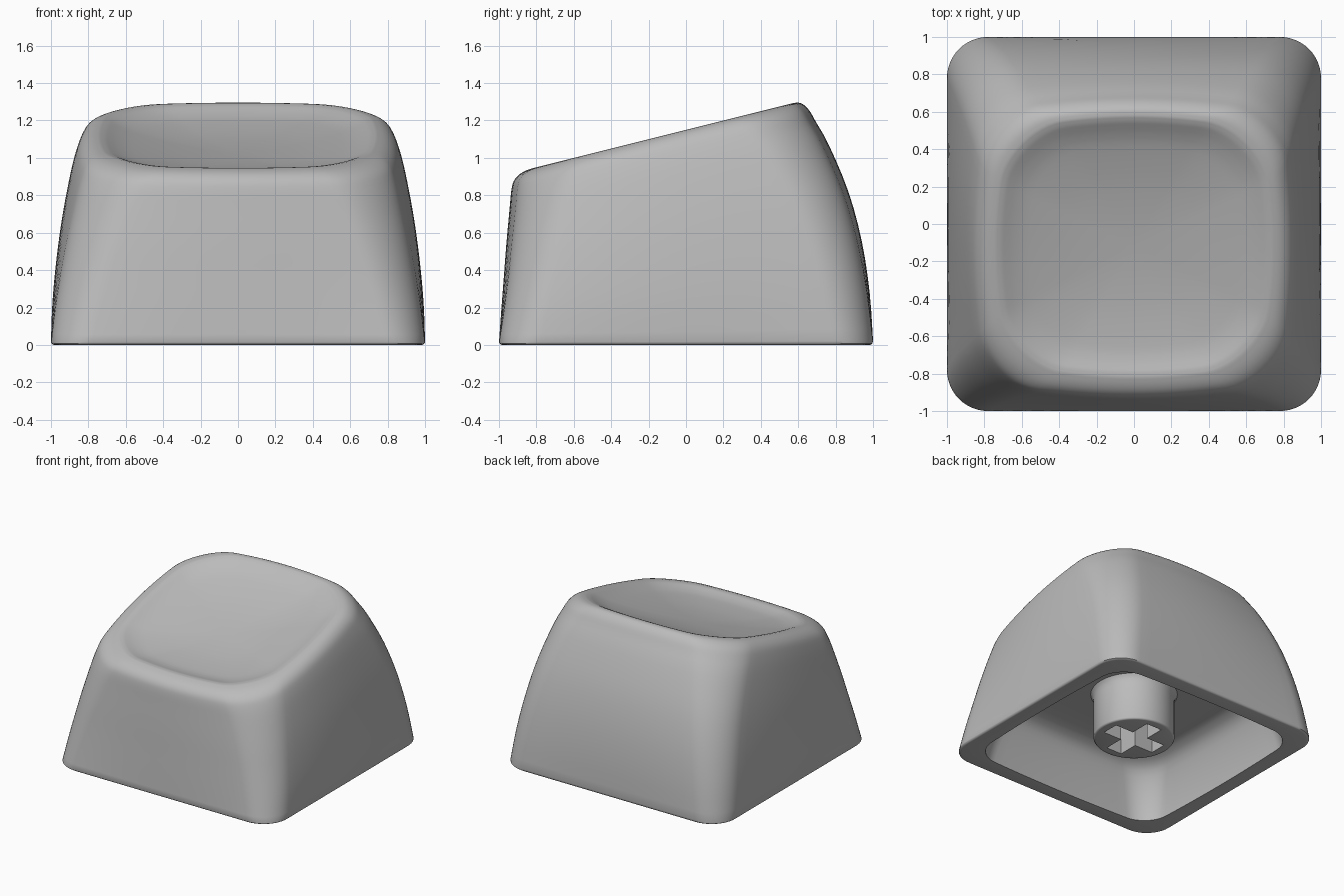
import bpy, bmesh, math
from mathutils import Vector

cube = bpy.data.objects.get("Cube")
if cube:
    bpy.data.objects.remove(cube)

grey = bpy.data.materials.new("plain_grey")
grey.use_nodes = True
grey.diffuse_color = (0.5, 0.5, 0.5, 1)
grey.node_tree.nodes["Principled BSDF"].inputs["Base Color"].default_value = (0.5, 0.5, 0.5, 1)

ARC, SIDE = 12, 16  # steps per corner and per side


def top_plane(y):
    return 1.15 + 0.25 * y


def outline(hx, front, back, r, bow):
    """Rounded rectangle whose sides can bow outward at the middle."""
    hy, cy = (back - front) / 2, (back + front) / 2
    corners = []
    for q, (sx, sy) in enumerate([(1, 1), (-1, 1), (-1, -1), (1, -1)]):
        c = Vector((sx * (hx - r), sy * (hy - r)))
        corners.append([c + r * Vector((math.cos(a), math.sin(a)))
                        for a in [(q + i / ARC) * math.pi / 2 for i in range(ARC + 1)]])
    pts = []
    for q in range(4):
        pts += corners[q]
        a, b = corners[q][-1], corners[(q + 1) % 4][0]
        pts += [a.lerp(b, i / SIDE) for i in range(1, SIDE)]
    return [(p.x * (1 - bow * (p.y / hy) ** 2),
             cy + p.y * (1 - bow * (p.x / hx) ** 2)) for p in pts]


def smooth_rows(rows, steps):
    """Catmull-Rom interpolation between profile rows."""
    out = []
    for i in range(len(rows) - 1):
        quad = [rows[max(0, min(len(rows) - 1, i + k))] for k in (-1, 0, 1, 2)]
        for s in range(steps):
            t = s / steps
            out.append([b + 0.5 * t * (c - a + t * (2 * a - 5 * b + 4 * c - d + t * (3 * (b - c) + d - a)))
                        for a, b, c, d in zip(*quad)])
    return out + [rows[-1]]


def loft(bm, rings, start_tip, end_tip):
    loops = [[bm.verts.new(p) for p in ring] for ring in rings]
    n = len(loops[0])
    for lo, hi in zip(loops, loops[1:]):
        for i in range(n):
            bm.faces.new((lo[i], lo[(i + 1) % n], hi[(i + 1) % n], hi[i]))
    for loop, tip in ((loops[0], start_tip), (loops[-1], end_tip)):
        v = bm.verts.new(tip)
        for i in range(n):
            bm.faces.new((loop[i], loop[(i + 1) % n], v))


def finish(bm, name):
    bmesh.ops.recalc_face_normals(bm, faces=bm.faces)
    mesh = bpy.data.meshes.new(name)
    bm.to_mesh(mesh)
    bm.free()
    mesh.materials.append(grey)
    obj = bpy.data.objects.new(name, mesh)
    bpy.context.collection.objects.link(obj)
    return obj


def select_only(obj):
    bpy.ops.object.select_all(action='DESELECT')
    obj.select_set(True)
    bpy.context.view_layer.objects.active = obj


def shade(obj):
    select_only(obj)
    bpy.ops.object.shade_smooth_by_angle(angle=math.radians(40))


# Hollow underside: half width, corner radius, height (ceiling to rim)
cavity = [(0.35, 0.12, 0.45), (0.62, 0.22, 0.447), (0.7, 0.24, 0.43), (0.765, 0.24, 0.39),
          (0.805, 0.23, 0.32), (0.842, 0.22, 0.2), (0.865, 0.21, 0.08), (0.873, 0.2, 0)]
rings = []
for h, r, z in smooth_rows(cavity, 2):
    rings.append([(x, y, z) for x, y in outline(h, -h, h, r, 0.03)])
# Rounded bottom edge
for h, z in [(0.982, 0), (0.99, 0.002), (0.997, 0.008)]:
    rings.append([(x, y, z) for x, y in outline(h, -h, h, 0.21, 0)])

# Outer walls: height fraction, half width, front, back, corner radius, bow
walls = [(0.015, 1.0, -1.0, 1.0, 0.22, 0),
         (0.2, 0.992, -0.988, 0.982, 0.235, 0.022),
         (0.4, 0.97, -0.974, 0.94, 0.25, 0.043),
         (0.6, 0.938, -0.96, 0.868, 0.265, 0.062),
         (0.8, 0.895, -0.943, 0.762, 0.285, 0.081),
         (0.9, 0.866, -0.934, 0.695, 0.3, 0.092),
         (0.95, 0.843, -0.922, 0.662, 0.305, 0.099),
         (0.98, 0.812, -0.896, 0.632, 0.31, 0.104),
         (0.995, 0.778, -0.86, 0.605, 0.31, 0.108),
         (1.0, 0.74, -0.82, 0.575, 0.31, 0.11)]
for t, hx, front, back, r, bow in smooth_rows(walls, 3):
    rings.append([(x, y, t * top_plane(y)) for x, y in outline(hx, front, back, r, bow)])

# Scooped top: scale toward the middle and depth below the rim
MID, DEPTH = -0.12, 0.1
rim = outline(0.74, -0.82, 0.575, 0.31, 0.11)
scoop = [(1, 0), (0.96, 0.006), (0.92, 0.018), (0.86, 0.035), (0.76, 0.054),
         (0.5, 0.082), (0.25, 0.096), (0.06, DEPTH)]
for s, depth in smooth_rows(scoop, 3)[1:]:
    ring = [(x * s, MID + (y - MID) * s) for x, y in rim]
    rings.append([(x, y, top_plane(y) - depth) for x, y in ring])

bm = bmesh.new()
loft(bm, rings, (0, 0, 0.45), (0, MID, top_plane(MID) - DEPTH))
shade(finish(bm, "cap_shell"))

# Round stem with a small flare where it meets the ceiling
bm = bmesh.new()
N = 64
stem_profile = [(0.29, 0.065), (0.299, 0.068), (0.305, 0.077), (0.305, 0.38),
                (0.308, 0.41), (0.316, 0.435), (0.33, 0.455)]
stem_rings = [[(r * math.cos(a), r * math.sin(a), z) for a in [2 * math.pi * i / N for i in range(N)]]
              for r, z in stem_profile]
loft(bm, stem_rings, (0, 0, 0.065), (0, 0, 0.455))
stem = finish(bm, "stem")

# Cross-shaped socket cut into the stem
L, W = 0.235, 0.07
quarter = [(L, -W), (L, W), (W, W)]
cross = []
for q in range(4):
    c, s = round(math.cos(q * math.pi / 2)), round(math.sin(q * math.pi / 2))
    cross += [(x * c - y * s, x * s + y * c) for x, y in quarter]
bm = bmesh.new()
face = bm.faces.new([bm.verts.new((x, y, 0)) for x, y in cross])
ext = bmesh.ops.extrude_face_region(bm, geom=[face])
bmesh.ops.translate(bm, vec=(0, 0, 0.42), verts=[v for v in ext["geom"] if isinstance(v, bmesh.types.BMVert)])
cutter = finish(bm, "socket_cutter")
cutter.hide_render = True

cut = stem.modifiers.new("socket", 'BOOLEAN')
cut.operation = 'DIFFERENCE'
cut.solver = 'EXACT'
cut.object = cutter
select_only(stem)
bpy.ops.object.modifier_apply(modifier=cut.name)
bpy.data.objects.remove(cutter)
shade(stem)
